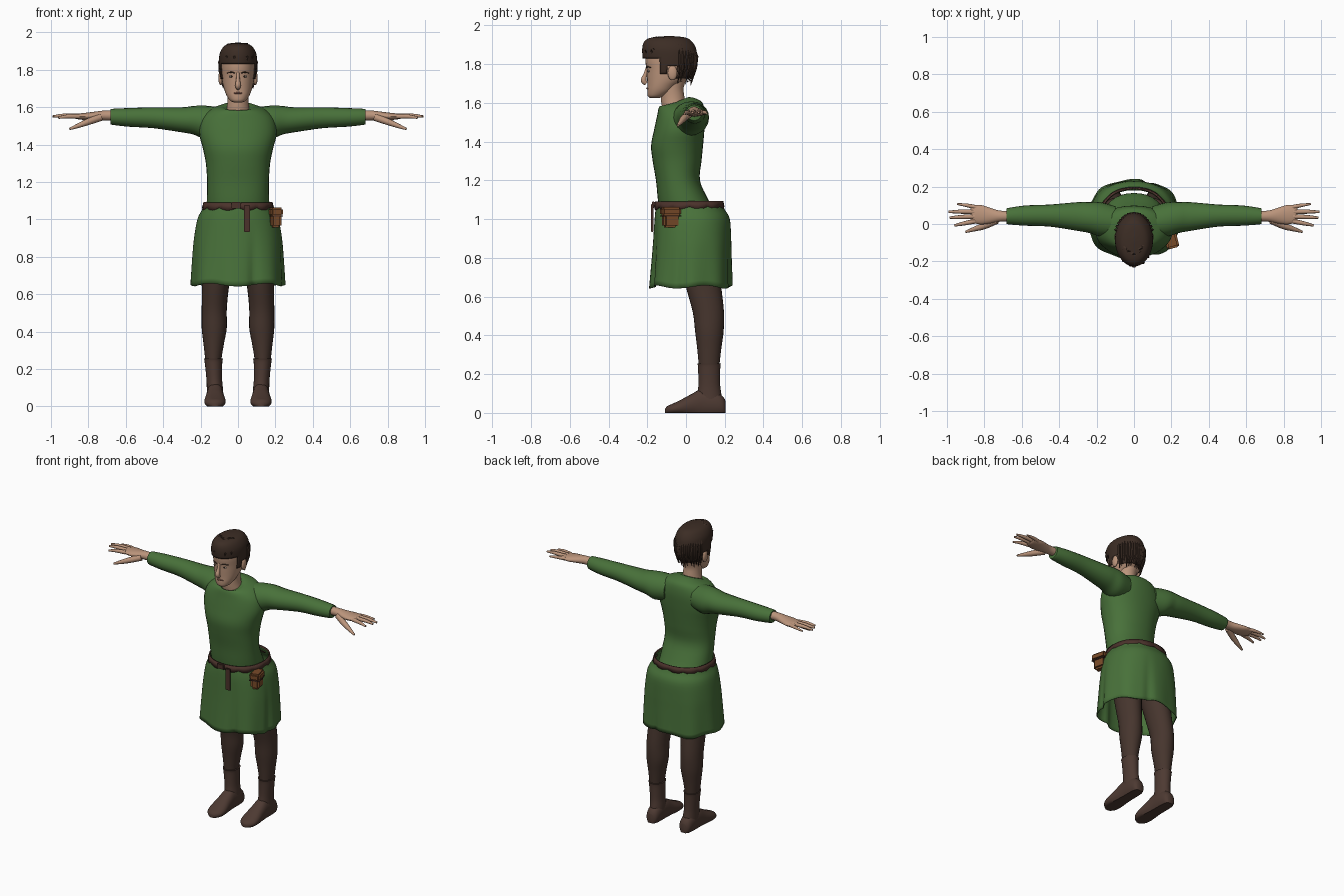
import bpy, bmesh, math, random
from mathutils import Vector

if "Cube" in bpy.data.objects:
    bpy.data.objects.remove(bpy.data.objects["Cube"])

random.seed(4)
TAU = 2 * math.pi


def material(name, rgb):
    m = bpy.data.materials.new(name)
    m.diffuse_color = (*rgb, 1)
    m.use_nodes = True
    m.node_tree.nodes["Principled BSDF"].inputs["Base Color"].default_value = m.diffuse_color
    return m


GREEN = material("green cloth", (0.065, 0.165, 0.042))
SKIN = material("skin", (0.50, 0.30, 0.20))
HAIR = material("dark hair", (0.045, 0.026, 0.018))
HOSE = material("brown hose", (0.062, 0.036, 0.027))
BOOT = material("boot leather", (0.075, 0.042, 0.032))
BELT = material("belt leather", (0.07, 0.032, 0.024))
POUCH = material("pouch leather", (0.19, 0.07, 0.022))
LIP = material("lips", (0.33, 0.15, 0.11))
EYE = material("eye white", (0.45, 0.38, 0.32))


def finish(name, bm, mat, angle=45, thick=0):
    bmesh.ops.recalc_face_normals(bm, faces=bm.faces)
    me = bpy.data.meshes.new(name)
    bm.to_mesh(me)
    bm.free()
    ob = bpy.data.objects.new(name, me)
    bpy.context.collection.objects.link(ob)
    me.materials.append(mat)
    bpy.ops.object.select_all(action='DESELECT')
    ob.select_set(True)
    bpy.context.view_layer.objects.active = ob
    bpy.ops.object.shade_smooth_by_angle(angle=math.radians(angle))
    if thick:
        s = ob.modifiers.new("thickness", 'SOLIDIFY')
        s.thickness = thick
    return ob


def dense(rows, k=4):
    """Smooth interpolation between table rows."""
    out = []
    for i in range(len(rows) - 1):
        a, b, c, d = (rows[max(0, min(len(rows) - 1, i + j))] for j in (-1, 0, 1, 2))
        for s in range(k):
            t = s / k
            out.append([0.5 * (2 * q + (r - p) * t + (2 * p - 5 * q + 4 * r - w) * t * t
                               + (3 * q - p - 3 * r + w) * t ** 3)
                        for p, q, r, w in zip(a, b, c, d)])
    return out + [list(rows[-1])]


def add_loft(bm, rings, cap=True):
    vs = [[bm.verts.new(p) for p in r] for r in rings]
    n = len(vs[0])
    for a, b in zip(vs, vs[1:]):
        for i in range(n):
            bm.faces.new((a[i], a[(i + 1) % n], b[(i + 1) % n], b[i]))
    if cap:
        bm.faces.new(vs[0])
        bm.faces.new(vs[-1])


def loft(name, rings, mat, cap=True, **kw):
    bm = bmesh.new()
    add_loft(bm, rings, cap)
    return finish(name, bm, mat, **kw)


def sq(v, p):
    return math.copysign(abs(v) ** p, v)


def body_ring(zf, zb, w, yf, yb, xc=0, n=32, p=1.0):
    """Level ring; zf / zb are the heights at its front and back."""
    pts = []
    for i in range(n):
        a = TAU * i / n
        s = sq(math.sin(a), p)
        pts.append(Vector((xc + w * sq(math.cos(a), p), (yf + yb) / 2 + (yb - yf) / 2 * s,
                           zf + (zb - zf) * (s + 1) / 2)))
    return pts


def tube_rings(path, flat=1.0, n=10):
    """Rings along (x, y, z, radius) rows."""
    pts, rings = [Vector(r[:3]) for r in path], []
    for i, p in enumerate(pts):
        t = (pts[min(i + 1, len(pts) - 1)] - pts[max(i - 1, 0)]).normalized()
        u = t.cross(Vector((0, 0, 1)) if abs(t.z) < 0.9 else Vector((0, 1, 0))).normalized()
        v = u.cross(t)
        r = path[i][3]
        rings.append([p + u * r * math.cos(TAU * j / n) + v * r * flat * math.sin(TAU * j / n)
                      for j in range(n)])
    return rings


def ball(name, c, size, mat):
    bm = bmesh.new()
    bmesh.ops.create_uvsphere(bm, u_segments=16, v_segments=10, radius=1)
    for v in bm.verts:
        v.co = Vector(c) + Vector(v.co[k] * size[k] for k in range(3))
    return finish(name, bm, mat)


def box(name, c, size, mat, rot=0, bevel=0.006):
    bm = bmesh.new()
    bmesh.ops.create_cube(bm, size=1)
    for v in bm.verts:
        v.co = Vector(v.co[k] * size[k] for k in range(3))
    if bevel:
        bmesh.ops.bevel(bm, geom=bm.edges[:], offset=bevel, segments=2, affect='EDGES')
    ob = finish(name, bm, mat)
    ob.location, ob.rotation_euler = c, (0, 0, rot)
    return ob


# Tunic body, with the neckline dipping at the front
loft("tunic_body", [body_ring(*r, p=0.92) for r in dense([
    (0.90, 0.90, .165, -.12, .15), (1.0, 1.0, .168, -.13, .165), (1.1, 1.1, .167, -.145, .115),
    (1.2, 1.2, .165, -.155, .072), (1.3, 1.3, .172, -.172, .08), (1.38, 1.38, .188, -.18, .088),
    (1.46, 1.46, .207, -.165, .095), (1.53, 1.54, .195, -.15, .098), (1.57, 1.60, .15, -.142, .085),
    (1.583, 1.625, .095, -.135, .045), (1.575, 1.63, .072, -.125, .012)])], GREEN)


# Skirt, flared with folds that deepen toward the hem
def skirt_ring(z, w, yf, yb):
    pts = body_ring(z, z, w, yf, yb, n=96, p=0.88)
    depth = max(0, (1.0 - z) / 0.36)
    for i, p in enumerate(pts):
        a = TAU * i / 96
        k = 1 + depth * 0.02 * math.cos(8 * a + 0.6)
        for fold in (math.radians(288), math.radians(350), math.radians(75)):
            k -= depth * 0.07 * math.exp(-((a - fold) / 0.10) ** 2)
        p.x *= k
        p.y = 0.03 + (p.y - 0.03) * k
        p.z += depth * 0.008 * math.sin(5 * a)
    return pts


loft("tunic_skirt", [skirt_ring(*r) for r in dense([
    (1.085, .178, -.15, .185), (1.05, .193, -.157, .2), (1.0, .217, -.162, .226), (.9, .234, -.168, .232),
    (.8, .242, -.175, .234), (.65, .25, -.187, .238)])], GREEN, cap=False, thick=0.005)

# Belt with a scalloped lower edge, hanging strap and pouch
lower = body_ring(1.062, 1.068, .192, -.164, .198, n=96, p=0.9)
for i, p in enumerate(lower):
    p.z -= 0.014 * abs(math.sin(6 * TAU * i / 96))
loft("belt", [lower, body_ring(1.09, 1.095, .184, -.159, .192, n=96, p=0.9)], BELT, cap=False, thick=0.008)
box("hanging_strap", (.048, -.174, 1.005), (.034, .012, .145), BELT, bevel=.003)
box("belt_buckle", (-.01, -.168, 1.075), (.05, .014, .034), BELT, bevel=.003)
box("pouch_body", (.196, -.078, .992), (.058, .088, .072), POUCH, rot=.25, bevel=.012)
box("pouch_flap", (.198, -.08, 1.04), (.068, .102, .046), POUCH, rot=.25, bevel=.01)
box("pouch_band", (.197, -.079, 1.017), (.065, .096, .006), BELT, rot=.25, bevel=0)

# Arms, hands and legs, mirrored left and right
SLEEVE = [(.10, .01, 1.52, .085, .08), (.18, .025, 1.52, .092, .088), (.24, .035, 1.53, .083, .076),
          (.30, .04, 1.532, .077, .067), (.45, .045, 1.543, .059, .056), (.58, .045, 1.545, .054, .05),
          (.67, .042, 1.548, .044, .043), (.682, .042, 1.55, .040, .038)]
PALM = [(.66, .042, 1.555, .028, .027), (.72, .042, 1.555, .03, .026), (.77, .045, 1.552, .042, .023),
        (.82, .05, 1.55, .052, .019), (.862, .053, 1.55, .046, .014), (.875, .053, 1.55, .036, .008)]
FINGERS = [[(.85, .015, 1.55, .013), (.91, .003, 1.55, .011), (.96, -.008, 1.543, .006)],
           [(.85, .040, 1.553, .013), (.93, .037, 1.555, .011), (.985, .034, 1.55, .006)],
           [(.85, .065, 1.553, .013), (.93, .066, 1.555, .011), (.992, .065, 1.55, .006)],
           [(.84, .088, 1.55, .012), (.89, .099, 1.55, .010), (.945, .107, 1.545, .005)],
           [(.735, .02, 1.545, .02), (.80, -.01, 1.522, .018), (.85, -.026, 1.502, .013), (.90, -.042, 1.483, .006)]]
LEG = [(.95, .09, -.02, .14, .088), (.8, .088, -.03, .165, .108), (.65, .073, -.0, .182, .12),
       (.52, .067, .035, .196, .127), (.42, .067, .047, .194, .127), (.33, .054, .058, .182, .130),
       (.24, .042, .066, .172, .132), (.18, .04, .068, .17, .13)]
SHAFT = [(.255, .051, .058, .180, .131), (.235, .047, .062, .177, .131), (.15, .042, .064, .176, .127),
         (.10, .043, .06, .182, .124), (.05, .044, .06, .19, .123)]
FOOT = [(.205, .022, .06), (.19, .038, .085), (.15, .045, .112), (.08, .046, .122), (.03, .050, .098),
        (-.03, .057, .066), (-.07, .053, .047), (-.095, .036, .036), (-.108, .015, .022)]


def cross_rings(rows, s, n=20):
    return [[Vector((s * x, y + ry * math.cos(TAU * i / n), z + rz * math.sin(TAU * i / n)))
             for i in range(n)] for x, y, z, ry, rz in dense(rows)]


for side, s in (("left", 1), ("right", -1)):
    loft(side + "_sleeve", cross_rings(SLEEVE, s), GREEN)
    bm = bmesh.new()
    add_loft(bm, cross_rings(PALM, s))
    for f in FINGERS:
        add_loft(bm, tube_rings(dense([(s * x, y, z, r) for x, y, z, r in f], 3)))
    finish(side + "_hand", bm, SKIN)
    loft(side + "_leg", [body_ring(z, z, w, a, b, s * xc, 24) for z, w, a, b, xc in dense(LEG)], HOSE)
    bm = bmesh.new()
    add_loft(bm, [body_ring(z, z, w, a, b, s * xc, 24) for z, w, a, b, xc in dense(SHAFT)])
    add_loft(bm, [[Vector((s * .123 + w * sq(math.cos(TAU * i / 24), .8), y,
                           max(0, h * (.42 + .58 * math.sin(TAU * i / 24))))) for i in range(24)]
                  for y, w, h in dense(FOOT)])
    finish(side + "_boot", bm, BOOT)
    # Ear, eye and brow
    ball(side + "_ear", (s * .093, -.07, 1.755), (.012, .025, .038), SKIN)
    ball(side + "_eye", (s * .035, -.192, 1.764), (.014, .005, .006), EYE)
    ball(side + "_iris", (s * .035, -.196, 1.764), (.005, .003, .005), HAIR)
    loft(side + "_brow", tube_rings([(s * .016, -.204, 1.782, .003), (s * .036, -.198, 1.787, .005),
                                     (s * .058, -.181, 1.782, .002)], .8), HAIR)

# Head, neck, nose and mouth
loft("neck", [body_ring(z, z, w, a, b) for z, w, a, b in dense([
    (1.54, .075, -.115, .01), (1.59, .062, -.126, -.002), (1.63, .056, -.130, -.008),
    (1.68, .056, -.13, -.012), (1.74, .06, -.13, .01)])], SKIN)
loft("head", [body_ring(z, z, w, a, b, p=.95) for z, w, a, b in dense([
    (1.625, .022, -.185, -.14), (1.635, .042, -.197, -.11), (1.66, .06, -.2, -.07), (1.69, .072, -.199, -.04),
    (1.73, .083, -.201, .015), (1.77, .088, -.203, .036), (1.82, .09, -.21, .045), (1.87, .085, -.203, .04),
    (1.91, .065, -.17, .01), (1.93, .02, -.1, -.05)])], SKIN)
loft("nose", tube_rings(dense([(0, -.199, 1.785, .008), (0, -.209, 1.75, .010), (0, -.219, 1.716, .015),
                               (0, -.205, 1.70, .011)])), SKIN)
loft("mouth", tube_rings([(-.027, -.192, 1.674, .002), (-.01, -.2, 1.675, .006), (.01, -.2, 1.675, .006),
                          (.027, -.192, 1.674, .002)], .8), LIP)


# Hair cap, trimmed along the hairline
def hairline(y):
    if y < -.135:
        return 1.835
    if y < -.095:
        return 1.745
    return 1.785 if y < -.045 else 1.725


bm = bmesh.new()
add_loft(bm, [body_ring(z, z, w, a, b, n=64) for z, w, a, b in dense([
    (1.70, .078, -.2, .0), (1.76, .095, -.212, .04), (1.82, .101, -.222, .057), (1.88, .099, -.226, .052),
    (1.92, .08, -.213, .028), (1.938, .052, -.175, -.005), (1.945, .008, -.1, -.07)], 6)])
low = [f for f in bm.faces if f.calc_center_median().z < hairline(f.calc_center_median().y)]
bmesh.ops.delete(bm, geom=low, context='FACES')
finish("hair_cap", bm, HAIR, thick=.006)

# Loose locks: tousled fringe on top, long strands behind
bm = bmesh.new()
for i in range(44):
    a = random.uniform(-1.15, 1.15)
    t = random.uniform(.45, 1)
    x, y = .09 * math.sin(a) * t, -.09 - .125 * math.cos(a) * t
    z = 1.94 - .055 * t ** 4
    add_loft(bm, tube_rings([(x * .75, y + .03, z - .006, .004), (x, y, z, .012),
                             (x * 1.06, y - .012, z - .022, .010), (x * 1.04, y - .012, z - .045 * t, .002)],
                            .7, 6))
for i in range(17):
    a = -1.2 + 2.4 * i / 16
    x, y = math.sin(a), math.cos(a)
    end = random.uniform(1.69, 1.74)
    add_loft(bm, tube_rings([(.085 * x, -.08 + .115 * y, 1.90, .006), (.1 * x, -.08 + .136 * y, 1.84, .013),
                             (.097 * x, -.08 + .13 * y, 1.78, .012), (.086 * x, -.08 + .105 * y, end, .002)],
                            .7, 6))
finish("hair_locks", bm, HAIR)
